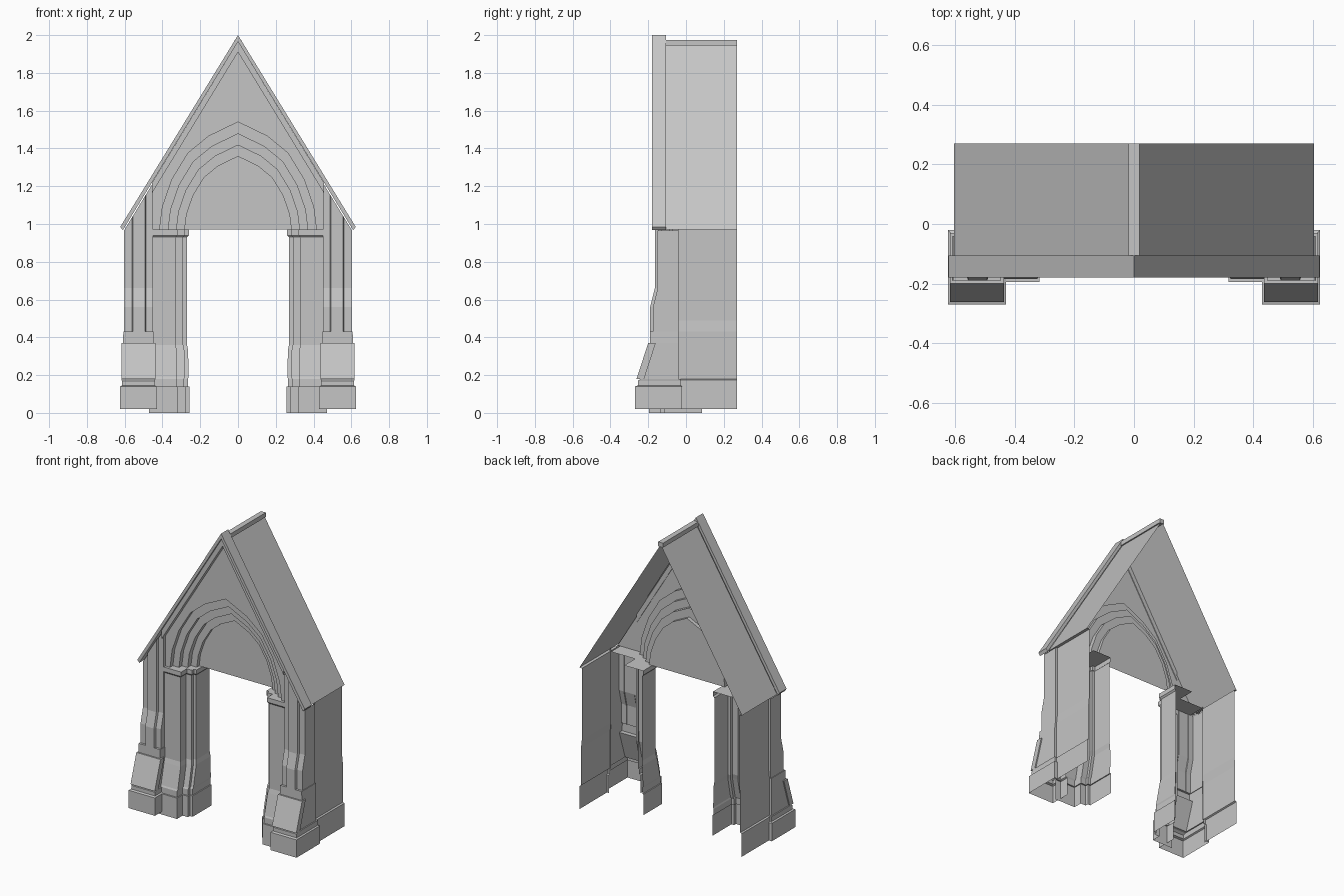
import bpy

cube = bpy.data.objects.get("Cube")
if cube:
    bpy.data.objects.remove(cube, do_unlink=True)

stone = bpy.data.materials.new("grey stone")
stone.use_nodes = True
GREY = (0.56, 0.56, 0.56, 1.0)
stone.diffuse_color = GREY
stone.node_tree.nodes["Principled BSDF"].inputs["Base Color"].default_value = GREY

SPRING = 0.97   # height where arch, eaves and imposts meet
BACK = 0.27
GABLE = -0.13   # face of the gable wall


def build(name, verts, faces, mirror=False):
    mesh = bpy.data.meshes.new(name)
    mesh.from_pydata(verts, [], faces)
    mesh.update()
    mesh.materials.append(stone)
    obj = bpy.data.objects.new(name, mesh)
    bpy.context.collection.objects.link(obj)
    if mirror:
        mod = obj.modifiers.new("Mirror", 'MIRROR')
        mod.use_mirror_merge = False
    return obj


def loft(name, rings, closed=False, caps=False, mirror=False):
    """Skin quads between successive rings of points."""
    n = len(rings[0])
    verts = [p for ring in rings for p in ring]
    faces = []
    for r in range(len(rings) - 1):
        for i in range(n if closed else n - 1):
            j = (i + 1) % n
            faces.append((r * n + i, r * n + j, r * n + n + j, r * n + n + i))
    if caps:
        faces.append(tuple(reversed(range(n))))
        last = (len(rings) - 1) * n
        faces.append(tuple(range(last, last + n)))
    return build(name, verts, faces, mirror)


def extrude_y(name, outline, y0, y1):
    """Closed clockwise x-z outline pushed along y."""
    return loft(name, [[(x, y, z) for x, z in outline] for y in (y0, y1)],
                closed=True, caps=True)


def chevron(half_outer, half_inner):
    """Inverted V band from its right-hand outer and inner lines."""
    top, foot = half_outer
    under, heel = half_inner
    return [(-foot[0], foot[1]), (0, top), foot, heel, (0, under), (-heel[0], heel[1])]


def rake(x):
    """Height of the coping underside above x."""
    return 1.955 - 1.64 * x


# Roof sheet with a narrow eaves return, ridge and gable coping
ROOF = [(-0.587, SPRING), (-0.605, 0.972), (0, 1.96), (0.605, 0.972), (0.587, SPRING)]
loft("roof", [[(x, y, z) for x, z in ROOF] for y in (-0.105, BACK)])
extrude_y("ridge_cap", [(-0.018, 1.945), (-0.018, 1.975), (0.018, 1.975), (0.018, 1.945)],
          -0.105, BACK)
extrude_y("gable_coping", chevron((2.0, (0.623, 0.985)), (1.965, (0.61, 0.967))),
          -0.18, -0.105)
extrude_y("coping_moulding", chevron((1.965, (0.455, 1.219)), (1.91, (0.455, 1.164))),
          -0.165, -0.125)

# Pointed arch, half outline from the springing to the crown
HALF = [(0.415, 0), (0.40, 0.12), (0.35, 0.265), (0.265, 0.405), (0.155, 0.495), (0, 0.57)]
ARCH = HALF + [(-x, z) for x, z in reversed(HALF[:-1])]


def arch_ring(scale, y):
    return [(x * scale, y, SPRING + z * scale) for x, z in ARCH]


STEPS = [(1, GABLE), (1, -0.10), (0.89, -0.10), (0.89, -0.07),
         (0.785, -0.07), (0.785, -0.035), (0.68, -0.035), (0.68, -0.01)]
loft("arch_orders", [arch_ring(s, y) for s, y in STEPS])

panel = arch_ring(0.68, -0.01)
build("tympanum", panel, [tuple(reversed(range(len(panel))))])

wall = [(x, GABLE, SPRING + z) for x, z in HALF]
wall = [(0.6, GABLE, SPRING), (0, GABLE, 1.95)] + wall[::-1]
build("gable_wall", wall, [tuple(range(len(wall)))], mirror=True)

# Square-stepped jambs: plan runs from the inner back corner to the buttress
JAMB = [(0.27, 0.085), (0.27, -0.06), (0.29, -0.06), (0.29, -0.08),
        (0.33, -0.08), (0.33, -0.14), (0.47, -0.14)]


def jamb_ring(z, out, front):
    ring = [(x - out, y - front, z) for x, y in JAMB]
    ring[0] = (ring[0][0], JAMB[0][1], z)
    ring[-1] = (JAMB[-1][0], ring[-1][1], z)
    return ring


JAMB_PROFILE = [(0, 0.012, 0.055), (0.14, 0.012, 0.055), (0.14, 0.005, 0.045),
                (0.18, 0.005, 0.045), (0.19, 0.008, 0.04), (0.33, 0.006, 0.008),
                (0.36, 0, 0), (0.93, 0, 0), (0.94, 0.01, 0.008), (SPRING, 0.01, 0.008)]
loft("jamb", [jamb_ring(*p) for p in JAMB_PROFILE], mirror=True)

# Flat impost slab closing each jamb
slab = jamb_ring(SPRING, 0.01, 0.008)
slab += [(0.58, -0.148, SPRING), (0.58, -0.03, SPRING), (0.40, -0.03, SPRING), (0.40, 0.085, SPRING)]
build("impost_slab", slab, [tuple(range(len(slab)))], mirror=True)

# Buttress: inner x, outer x, front y, outer back y at each height
BUTTRESS = [(0.02, 0.43, 0.625, -0.27, -0.02), (0.14, 0.43, 0.625, -0.27, -0.02),
            (0.145, 0.44, 0.615, -0.255, -0.03), (0.17, 0.44, 0.615, -0.255, -0.03),
            (0.18, 0.437, 0.617, -0.24, -0.03), (0.18, 0.447, 0.609, -0.24, -0.04),
            (0.37, 0.447, 0.609, -0.19, -0.04), (0.43, 0.447, 0.607, -0.19, -0.04),
            (0.43, 0.45, 0.603, -0.175, -0.04), (0.56, 0.45, 0.603, -0.175, -0.04),
            (0.66, 0.45, 0.603, -0.15, -0.04), (0.95, 0.45, 0.603, -0.15, -0.04)]


def buttress_ring(z, x0, x1, front, back):
    return [(x0, GABLE, z), (x0, front, z), (x1, front, z), (x1, back, z), (0.587, back, z)]


shaft = [buttress_ring(*p) for p in BUTTRESS]
shaft.append([(x, y, rake(x)) for x, y, z in shaft[-1]])
loft("buttress", shaft, mirror=True)

# Raised rib with splayed sides up the face of each buttress
rib = [[(0.486, y + 0.02, z), (0.493, y, z), (0.557, y, z), (0.564, y + 0.02, z)]
       for z, y in ((0.43, -0.19), (0.56, -0.19), (0.66, -0.165), (0.95, -0.165))]
rib.append([(x, y, rake(x)) for x, y, z in rib[-1]])
loft("buttress_rib", rib, mirror=True)

# Sloping weathering slab on each buttress foot
SLOPE = [(-0.262, 0.18), (-0.20, 0.37), (-0.16, 0.37), (-0.222, 0.18)]
loft("buttress_slope", [[(x, y, z) for y, z in SLOPE] for x in (0.617, 0.437)],
     closed=True, caps=True, mirror=True)

# Side walls with a plinth and a slight sloped offset
SIDE = [(0.02, 0.603), (0.175, 0.603), (0.18, 0.593), (0.43, 0.593), (0.49, 0.587), (SPRING, 0.587)]
loft("side_wall", [[(x, -0.04, z), (x, BACK, z)] for z, x in SIDE], mirror=True)
